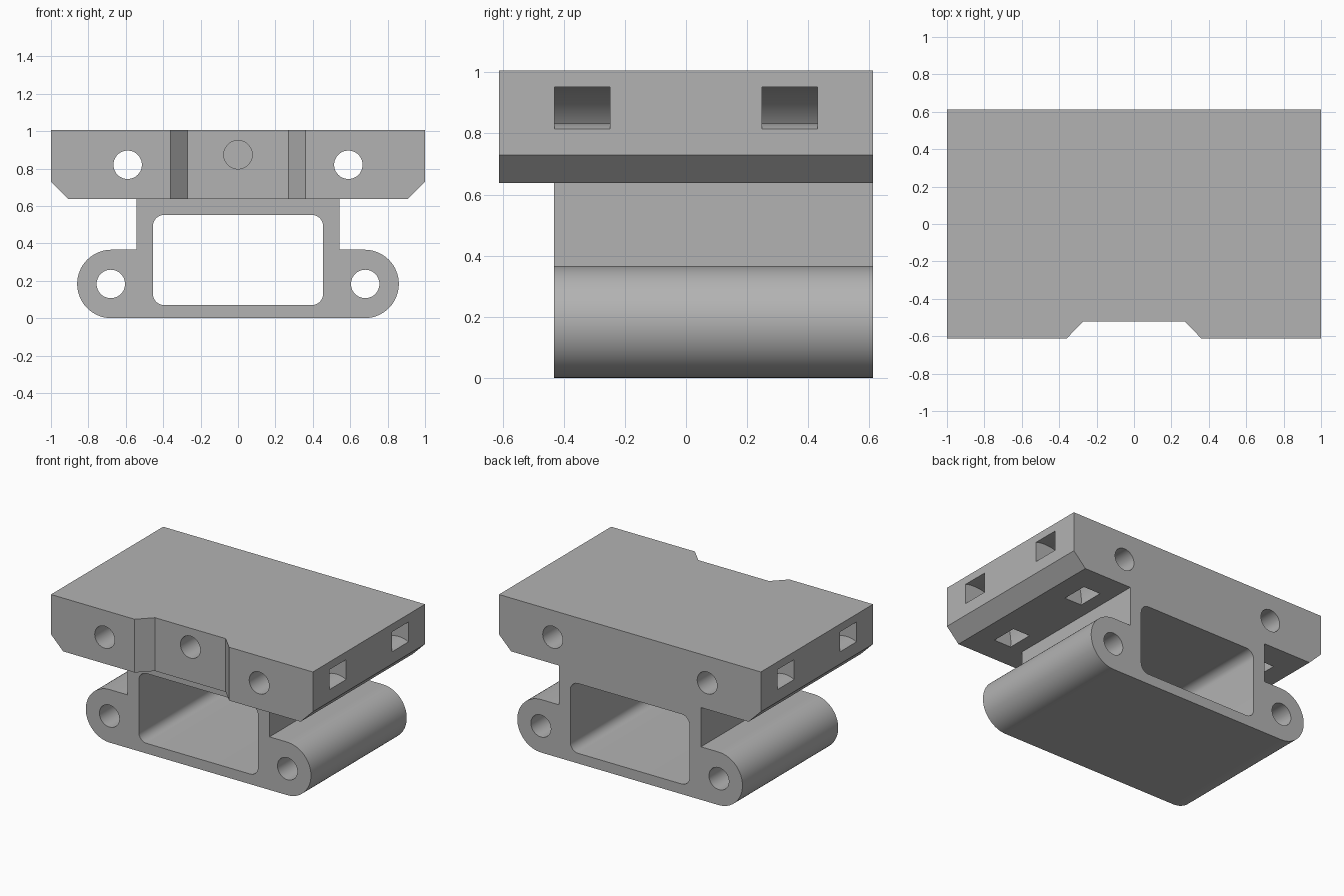
import bpy, bmesh, math

cube = bpy.data.objects.get("Cube")
if cube:
    bpy.data.objects.remove(cube, do_unlink=True)

BACK, FRONT, BODY_FRONT = 0.612, -0.612, -0.432
TOP, UNDER = 1.005, 0.637

grey = bpy.data.materials.new("plain_grey")
grey.use_nodes = True
grey.diffuse_color = (0.45, 0.45, 0.45, 1)
grey.node_tree.nodes["Principled BSDF"].inputs["Base Color"].default_value = (0.45, 0.45, 0.45, 1)


def prism(name, outline, start, end, axis="Y"):
    """Extrude a closed outline: (x, z) along Y, or (x, y) along Z."""
    bm = bmesh.new()
    place = (lambda a, b: (a, start, b)) if axis == "Y" else (lambda a, b: (a, b, start))
    face = bm.faces.new([bm.verts.new(place(a, b)) for a, b in outline])
    moved = bmesh.ops.extrude_face_region(bm, geom=[face])["geom"]
    shift = (0, end - start, 0) if axis == "Y" else (0, 0, end - start)
    bmesh.ops.translate(bm, vec=shift, verts=[g for g in moved if isinstance(g, bmesh.types.BMVert)])
    bmesh.ops.recalc_face_normals(bm, faces=bm.faces)
    mesh = bpy.data.meshes.new(name)
    bm.to_mesh(mesh)
    bm.free()
    mesh.materials.append(grey)
    obj = bpy.data.objects.new(name, mesh)
    bpy.context.collection.objects.link(obj)
    return obj


def arc(cx, cz, r, a0, a1, steps):
    """Points on an arc, angles in degrees."""
    angles = [math.radians(a0 + (a1 - a0) * i / steps) for i in range(steps + 1)]
    return [(cx + r * math.cos(a), cz + r * math.sin(a)) for a in angles]


def circle(cx, cz, r):
    return arc(cx, cz, r, 0, 360, 48)[:-1]


def mirrored(half):
    """Complete an outline whose right half runs from bottom to top."""
    return half + [(-x, z) for x, z in reversed(half)]


def combine(target, tool, operation="DIFFERENCE"):
    """Apply a boolean and discard the tool."""
    mod = target.modifiers.new(operation, "BOOLEAN")
    mod.operation, mod.solver, mod.object = operation, "EXACT", tool
    bpy.ops.object.select_all(action="DESELECT")
    bpy.context.view_layer.objects.active = target
    target.select_set(True)
    bpy.ops.object.modifier_apply(modifier=mod.name)
    bpy.data.objects.remove(tool, do_unlink=True)


# Top plate with chamfered lower edges
bracket = prism("mounting_bracket", mirrored([(0.907, UNDER), (1, 0.73), (1, TOP)]), FRONT, BACK)

# Tapered recess in the plate front
recess = mirrored([(0.38, FRONT - 0.02), (0.27, -0.52)])
combine(bracket, prism("recess_cutter", recess, 0.5, 1.2, "Z"))

# Lower body: neck and rounded side ears
ear = arc(0.677, 0.183, 0.183, -90, 90, 32)
combine(bracket, prism("lower_body", mirrored(ear + [(0.543, 0.366), (0.543, UNDER + 0.05)]), BODY_FRONT, BACK), "UNION")

# Rounded rectangular window through the body
window = arc(0.395, 0.13, 0.06, -90, 0, 10) + arc(0.395, 0.492, 0.06, 0, 90, 10)
combine(bracket, prism("window_cutter", mirrored(window), -1, 1))

# Bolt holes through plate and ears
for side in (-1, 1):
    for x, z in ((0.59, 0.82), (0.68, 0.183)):
        combine(bracket, prism("hole_cutter", circle(side * x, z, 0.076), -1, 1))

# Blind hole in the front recess
combine(bracket, prism("blind_hole_cutter", circle(0, 0.874, 0.076), -0.8, -0.2))

# Curved strap slots running from the sides to the underside
for side in (-1, 1):
    for y in (-0.34, 0.34):
        loop = arc(0.926, 0.67, 0.291, 0, 200, 48) + arc(0.926, 0.67, 0.162, 200, 0, 48)
        combine(bracket, prism("slot_cutter", [(side * x, z) for x, z in loop], y - 0.091, y + 0.091))

bpy.ops.object.shade_smooth_by_angle(angle=math.radians(25))
